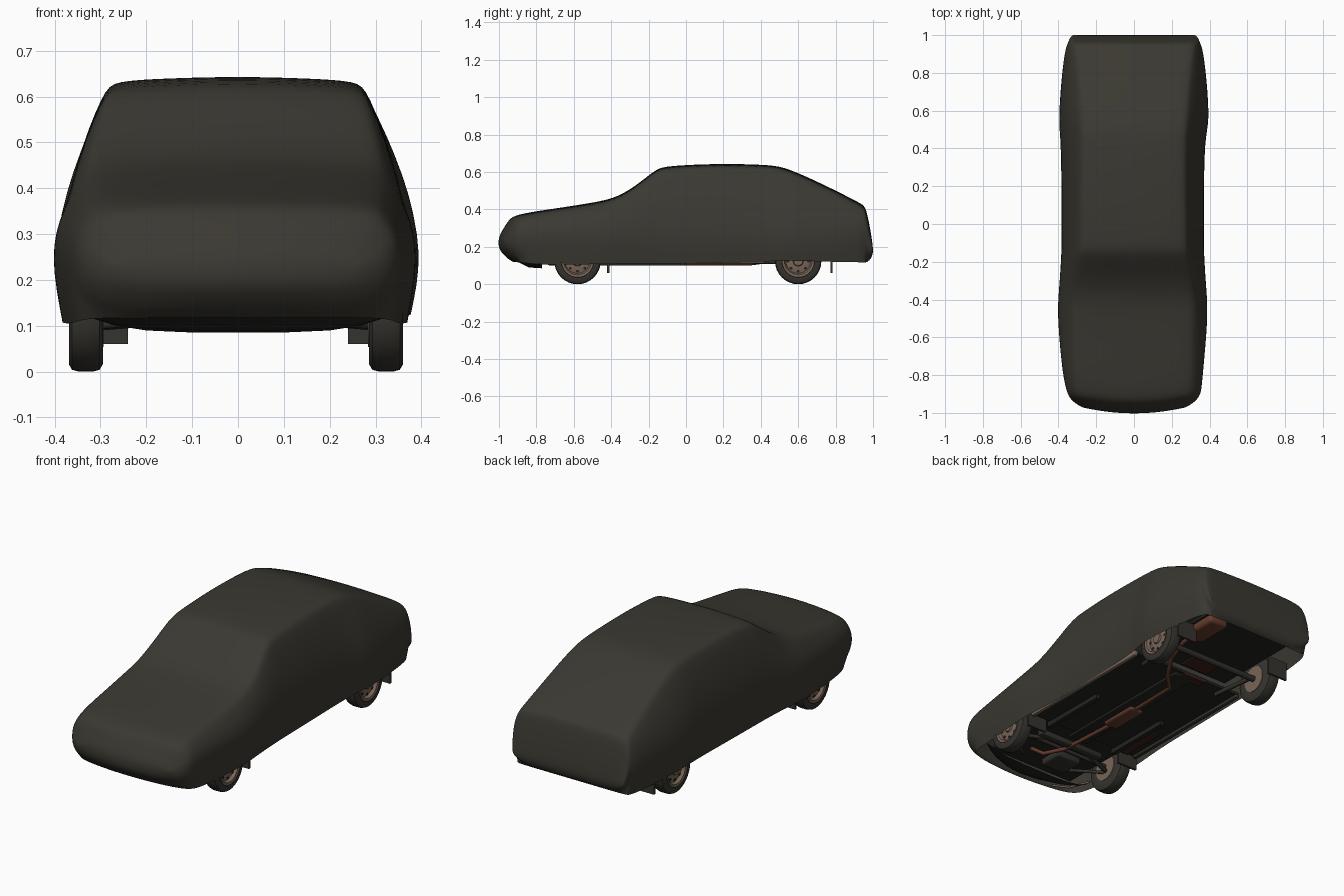
import bpy, bmesh, math
from mathutils import Vector

if "Cube" in bpy.data.objects:
    bpy.data.objects.remove(bpy.data.objects["Cube"])


def material(name, rgb):
    m = bpy.data.materials.new(name)
    m.diffuse_color = (*rgb, 1)
    m.use_nodes = True
    m.node_tree.nodes["Principled BSDF"].inputs["Base Color"].default_value = m.diffuse_color
    return m


CLOTH = material("dark cloth", (0.043, 0.040, 0.031))
RUBBER = material("tyre rubber", (0.036, 0.034, 0.028))
RIM = material("tan rim", (0.19, 0.13, 0.095))
RUST = material("rusty metal", (0.13, 0.045, 0.026))
BLACK = material("underbody black", (0.017, 0.017, 0.014))
STEEL = material("grey steel", (0.032, 0.031, 0.027))
MAROON = material("maroon primer", (0.05, 0.014, 0.011))


def smooth(ob, angle=35):
    bpy.ops.object.select_all(action='DESELECT')
    ob.select_set(True)
    bpy.context.view_layer.objects.active = ob
    bpy.ops.object.shade_smooth_by_angle(angle=math.radians(angle))


def finish(name, bm, mat):
    bmesh.ops.recalc_face_normals(bm, faces=bm.faces)
    me = bpy.data.meshes.new(name)
    bm.to_mesh(me)
    bm.free()
    ob = bpy.data.objects.new(name, me)
    bpy.context.collection.objects.link(ob)
    me.materials.append(mat)
    return ob


def loft(name, rings, mat, skip=lambda ring, seg: False, strip_caps=False):
    """Skin closed rings and cap both ends, with one face or a strip of quads."""
    bm = bmesh.new()
    rows = [[bm.verts.new(p) for p in r] for r in rings]
    n = len(rows[0])
    for i in range(len(rows) - 1):
        for j in range(n):
            if not skip(i, j):
                k = (j + 1) % n
                bm.faces.new((rows[i][j], rows[i][k], rows[i + 1][k], rows[i + 1][j]))
    for row in (rows[0], rows[-1]):
        if not strip_caps:
            bm.faces.new(row)
            continue
        h = n // 2
        for s in (1, -1):
            for j in range(h // 2):
                ids = [j, j + 1, h - j - 1, h - j]
                ids = list(dict.fromkeys((s * q) % n for q in ids))
                bm.faces.new([row[q] for q in ids])
    return finish(name, bm, mat)


def lathe_x(name, profile, centre, mat, side=1, steps=32):
    """Turn (x, radius) pairs about the x axis."""
    rings = [[Vector(centre) + Vector((side * x, r * math.cos(a), r * math.sin(a)))
              for a in (2 * math.pi * k / steps for k in range(steps))] for x, r in profile]
    ob = loft(name, rings, mat)
    smooth(ob)
    return ob


def box(name, lo, hi, mat, bevel=0.0):
    bm = bmesh.new()
    bmesh.ops.create_cube(bm, size=1)
    for v in bm.verts:
        v.co = Vector([(a + b) / 2 + c * (b - a) for a, b, c in zip(lo, hi, v.co)])
    if bevel:
        bmesh.ops.bevel(bm, geom=bm.edges[:], offset=bevel, segments=3, affect='EDGES', profile=0.5)
    ob = finish(name, bm, mat)
    if bevel:
        smooth(ob)
    return ob


def pipe(name, pts, r, mat):
    cu = bpy.data.curves.new(name, 'CURVE')
    cu.dimensions = '3D'
    cu.bevel_depth, cu.bevel_resolution, cu.use_fill_caps = r, 2, True
    sp = cu.splines.new('POLY')
    sp.points.add(len(pts) - 1)
    for p, co in zip(sp.points, pts):
        p.co = (*co, 1)
    ob = bpy.data.objects.new(name, cu)
    bpy.context.collection.objects.link(ob)
    cu.materials.append(mat)
    bpy.ops.object.select_all(action='DESELECT')
    ob.select_set(True)
    bpy.context.view_layer.objects.active = ob
    bpy.ops.object.convert(target='MESH')
    smooth(bpy.context.object, 50)


# Cloth cover: y, top height, shoulder half width, widest half width, hem height
STATIONS = [
    (-1.006, .25, .25, .28, .195), (-.985, .29, .295, .33, .165), (-.955, .34, .315, .35, .135),
    (-.925, .37, .32, .363, .118), (-.80, .392, .33, .385, .105), (-.60, .421, .335, .405, .105),
    (-.46, .444, .34, .413, .108), (-.37, .467, .335, .408, .11), (-.27, .525, .325, .40, .11),
    (-.16, .617, .30, .395, .11), (-.11, .633, .295, .394, .11), (.15, .647, .293, .394, .113),
    (.45, .641, .29, .398, .122), (.54, .624, .29, .412, .128), (.75, .528, .305, .396, .12),
    (.92, .441, .322, .374, .118), (.953, .422, .327, .357, .116), (.966, .39, .328, .352, .118),
    (.985, .30, .325, .343, .13), (1.0, .20, .315, .33, .16)]


def cover_ring(y, zt, ws, wm, zb):
    h = zt - zb
    zm = min(.255, (zt + zb) / 2)
    wb = wm - min(.028, h * .2)
    drop = min(.03, h * .2)
    half = [(0, zt), (ws * .55, zt - drop * .15), (ws * .92, zt - drop * .35), (ws, zt - drop),
            (ws + .64 * (wm - ws), (zt + zm) / 2), (wm, zm), (wb, zb), (wb * .5, zb), (0, zb)]
    pts = half + [(-x, z) for x, z in half[-2:0:-1]]
    bow = .05 * max(0, min(1, (-.8 - y) / .2))      # nose curves back at the corners
    slack = .965 if -.9 < y < .46 else 1            # cloth hangs tighter on the right
    return [(x * (slack if x > 0 else 1), y + bow * (x / .33) ** 2, z) for x, z in pts]


last = len(STATIONS) - 2
cover = loft("cloth_cover", [cover_ring(*s) for s in STATIONS], CLOTH,
             skip=lambda i, j: 6 <= j <= 9 and 2 < i < last - 1, strip_caps=True)
sub = cover.modifiers.new("soften", 'SUBSURF')
sub.levels = sub.render_levels = 2
smooth(cover, 60)

# Wheels, rims, hubs and mud flaps
TYRE = [(-.037, .075), (-.037, .108), (-.03, .12), (-.015, .124), (.015, .124),
        (.03, .12), (.037, .108), (.037, .088), (.03, .08), (0, .078)]
RIM_PROFILE = [(-.039, .07), (.026, .08), (.036, .084), (.034, .074), (.018, .066),
               (.024, .045), (.024, .028), (.032, .024), (.032, .005)]
for side, sname in ((-1, "left"), (1, "right")):
    for y, end in ((-.58, "front"), (.60, "rear")):
        c = (-.332 if side < 0 else .323, y, .124)
        lathe_x(f"{end}_{sname}_tyre", TYRE, c, RUBBER, side)
        lathe_x(f"{end}_{sname}_rim", RIM_PROFILE, c, RIM, side)
        for k in range(8):                            # vent holes around the rim
            a = k * math.pi / 4
            p = (c[0] + side * .0205, y + .055 * math.cos(a), .124 + .055 * math.sin(a))
            lathe_x(f"{end}_{sname}_vent_{k}", [(0, .008), (.003, .008)], p, BLACK, side, 10)
        x0, x1 = sorted((side * .24, side * .36))
        fy = y + (.158 if end == "front" else .172)
        box(f"{end}_{sname}_mud_flap", (x0, fy, .06), (x1, fy + .012, .16), RUBBER)

# Floor pan, sills and front tray
box("floor_pan", (-.34, -.40, .125), (.34, .42, .14), BLACK)
box("front_bay_floor", (-.26, -.82, .135), (.26, -.39, .15), BLACK)
box("rear_floor", (-.26, .41, .17), (.26, .94, .185), BLACK)
box("transmission_tunnel", (-.06, -.45, .115), (.06, .40, .13), BLACK, .005)
bm = bmesh.new()
XS = (-.33, -.27, -.2, -.1, 0, .1, .2, .27, .33)
rows = [[bm.verts.new((x, -.77 - .13 * t * (1 - (x / .34) ** 2), .125 - d * (1 - (x / .34) ** 4)))
         for x in XS] for t, d in ((0, .04), (.55, .035), (1, .005))]
for a, b in zip(rows, rows[1:]):
    for j in range(len(XS) - 1):
        bm.faces.new((a[j], a[j + 1], b[j + 1], b[j]))
smooth(finish("front_tray", bm, BLACK))
pipe("bumper_strip", [(-.2, -.89, .122), (-.28, -.85, .122), (-.325, -.74, .122)], .006, RIM)
for s in (-1, 1):
    x0, x1 = sorted((s * .325, s * .35))
    box("sill", (x0, -.40, .112), (x1, .42, .14), STEEL if s < 0 else RIM, .005)
    x0, x1 = sorted((s * .2, s * .225))
    box("chassis_rail", (x0, -.42, .10), (x1, -.03, .13), BLACK)
    # Suspension arms
    pipe("front_lower_arm", [(s * .31, -.58, .10), (s * .12, -.52, .115)], .011, STEEL)
    pipe("front_strut_arm", [(s * .31, -.58, .10), (s * .14, -.72, .115)], .009, STEEL)
    pipe("rear_trailing_arm", [(s * .27, .60, .12), (s * .24, .36, .12)], .012, STEEL)

# Primed floor patches
box("front_seat_pan", (-.29, -.40, .118), (-.23, -.15, .128), MAROON)
box("rear_seat_pan", (-.12, .37, .118), (.02, .42, .128), MAROON)
box("rear_floor_patch", (-.12, .43, .162), (.04, .56, .172), MAROON)

# Axles, engine sump and crossmember
pipe("rear_axle", [(-.31, .60, .124), (.31, .60, .124)], .016, STEEL)
pipe("drive_shaft", [(-.31, -.58, .13), (.31, -.58, .13)], .011, STEEL)
box("front_crossmember", (-.2, -.53, .105), (.2, -.49, .135), STEEL, .006)
box("engine_sump", (-.15, -.74, .10), (0, -.60, .14), STEEL, .012)

# Exhaust
pipe("exhaust_pipe", [(.12, -.68, .13), (.05, -.66, .115), (0, -.55, .112), (-.02, -.2, .112),
                      (-.01, .27, .112), (.07, .35, .112), (.16, .49, .13), (.19, .62, .155),
                      (.2, .75, .15)], .011, RUST)
box("middle_silencer", (-.065, -.22, .10), (.02, .0, .13), RUST, .013)
box("rear_silencer", (.14, .70, .122), (.26, .92, .172), RUST, .02)
